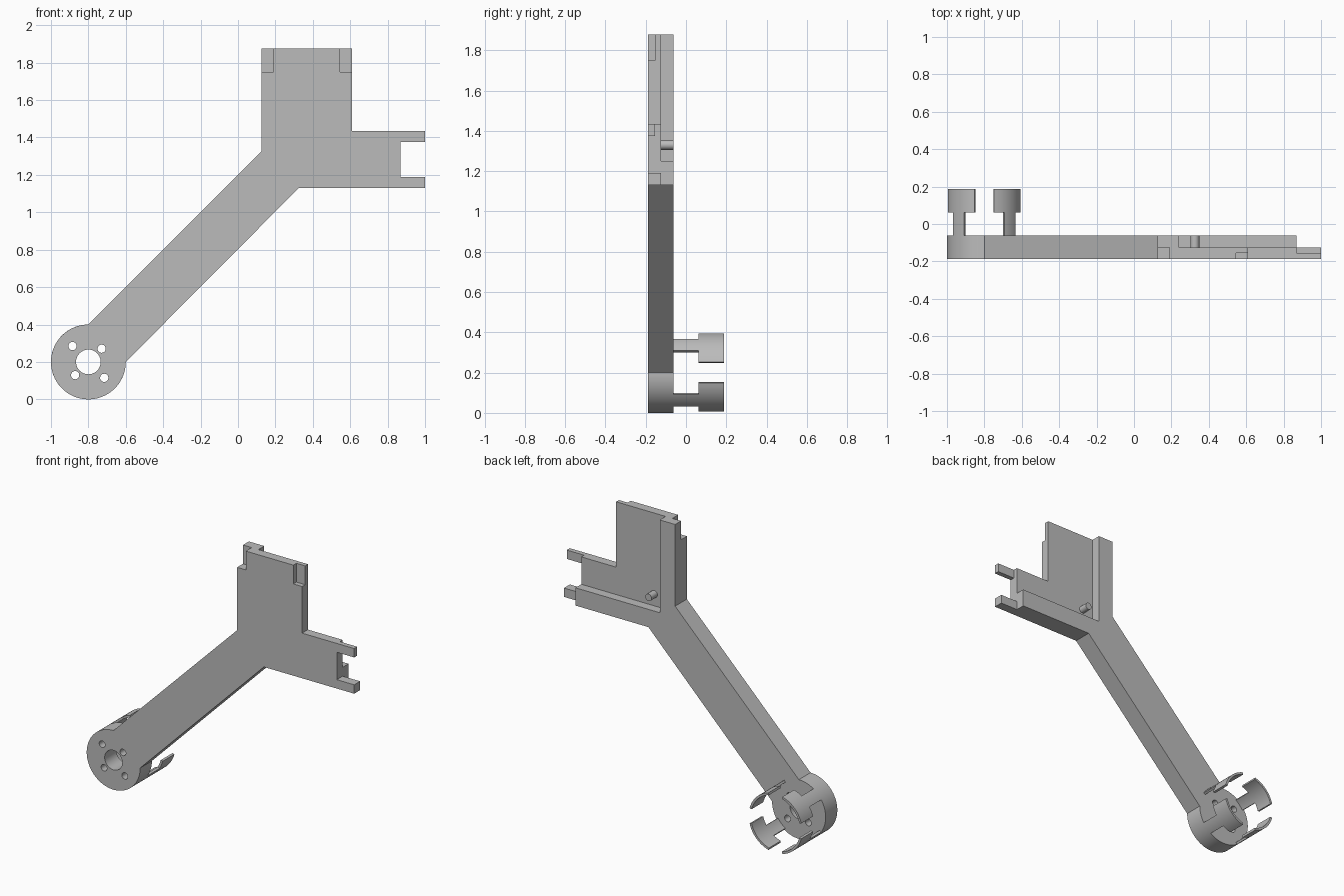
import bpy, bmesh, math

cube = bpy.data.objects.get("Cube")
if cube:
    bpy.data.objects.remove(cube, do_unlink=True)

grey = bpy.data.materials.new("plain grey")
grey.use_nodes = True
grey.diffuse_color = (0.5, 0.5, 0.5, 1)
grey.node_tree.nodes["Principled BSDF"].inputs["Base Color"].default_value = (0.5, 0.5, 0.5, 1)

HUB = (-0.8, 0.2)
FRONT, MID, BACK, TIP = -0.1875, -0.125, -0.0625, 0.1875


def arc(centre, radius, start, end, steps):
    """Points on an arc in the xz plane, angles in degrees."""
    angles = [math.radians(start + (end - start) * i / steps) for i in range(steps + 1)]
    return [(centre[0] + radius * math.cos(a), centre[1] + radius * math.sin(a)) for a in angles]


def circle(centre, radius, steps=32):
    return arc(centre, radius, 0, 360, steps)[:-1]


def rect(x0, x1, z0, z1):
    return [(x0, z0), (x1, z0), (x1, z1), (x0, z1)]


def extrude(name, profile, y0, y1):
    """Solid made by extruding an xz profile along y."""
    bm = bmesh.new()
    face = bm.faces.new([bm.verts.new((x, y0, z)) for x, z in profile])
    new = bmesh.ops.extrude_face_region(bm, geom=[face])["geom"]
    bmesh.ops.translate(bm, vec=(0, y1 - y0, 0),
                        verts=[v for v in new if isinstance(v, bmesh.types.BMVert)])
    bmesh.ops.recalc_face_normals(bm, faces=bm.faces[:])
    mesh = bpy.data.meshes.new(name)
    bm.to_mesh(mesh)
    bm.free()
    mesh.materials.append(grey)
    obj = bpy.data.objects.new(name, mesh)
    bpy.context.collection.objects.link(obj)
    return obj


def combine(obj, other, operation):
    """Apply a boolean and remove the helper."""
    mod = obj.modifiers.new("boolean", "BOOLEAN")
    mod.operation, mod.solver, mod.object = operation, "EXACT", other
    bpy.context.view_layer.update()
    result = obj.evaluated_get(bpy.context.evaluated_depsgraph_get())
    mesh = bpy.data.meshes.new_from_object(result)
    obj.modifiers.clear()
    obj.data = mesh
    bpy.data.objects.remove(other, do_unlink=True)


# Bracket outline: round hub, diagonal arm, upright tab and forked side tab
outline = arc(HUB, 0.2, 90, 360, 60) + [
    (0.325, 1.13), (1, 1.13), (1, 1.19), (0.87, 1.19), (0.87, 1.375), (1, 1.375),
    (1, 1.435), (0.61, 1.435), (0.61, 1.877), (0.125, 1.877), (0.125, 1.325)]
bracket = extrude("bracket", outline, FRONT, BACK)

# Rear pocket between the rails, thinned fork prongs, corner notches
cuts = [
    (rect(0.24, 1.1, 1.25, 2), MID, 0),
    (rect(0.87, 1.1, 1, 1.5), MID, 0),
    (rect(0.87, 1.1, 1.3, 1.5), -0.155, 0),
    (rect(0, 0.19, 1.75, 2), -0.3, MID),
    (rect(0.545, 0.7, 1.75, 2), -0.3, -0.155),
    (circle(HUB, 0.066, 40), -0.3, 0)]
# Screw holes around the hub
for angle, distance in ((45, 0.1), (135, 0.12), (225, 0.1), (315, 0.12)):
    centre = arc(HUB, distance, angle, angle, 1)[0]
    cuts.append((circle(centre, 0.022, 24), -0.3, 0))
for profile, y0, y1 in cuts:
    combine(bracket, extrude("cutter", profile, y0, y1), "DIFFERENCE")

parts = [bracket, extrude("locating_peg", circle((0.325, 1.33), 0.024, 24), MID, BACK)]

# Four curved clips behind the hub: narrow stem with a wide head
for i in range(4):
    mid = 45 + 90 * i
    for name, half, y0, y1 in (("stem", 12, BACK, -BACK), ("head", 30, -BACK, TIP)):
        sector = (arc(HUB, 0.2, mid - half, mid + half, 12)
                  + arc(HUB, 0.185, mid + half, mid - half, 12))
        parts.append(extrude(f"clip_{name}_{i + 1}", sector, y0, y1))

bpy.ops.object.select_all(action="DESELECT")
for part in parts:
    part.select_set(True)
bpy.context.view_layer.objects.active = bracket
bpy.ops.object.shade_smooth_by_angle(angle=math.radians(30))
